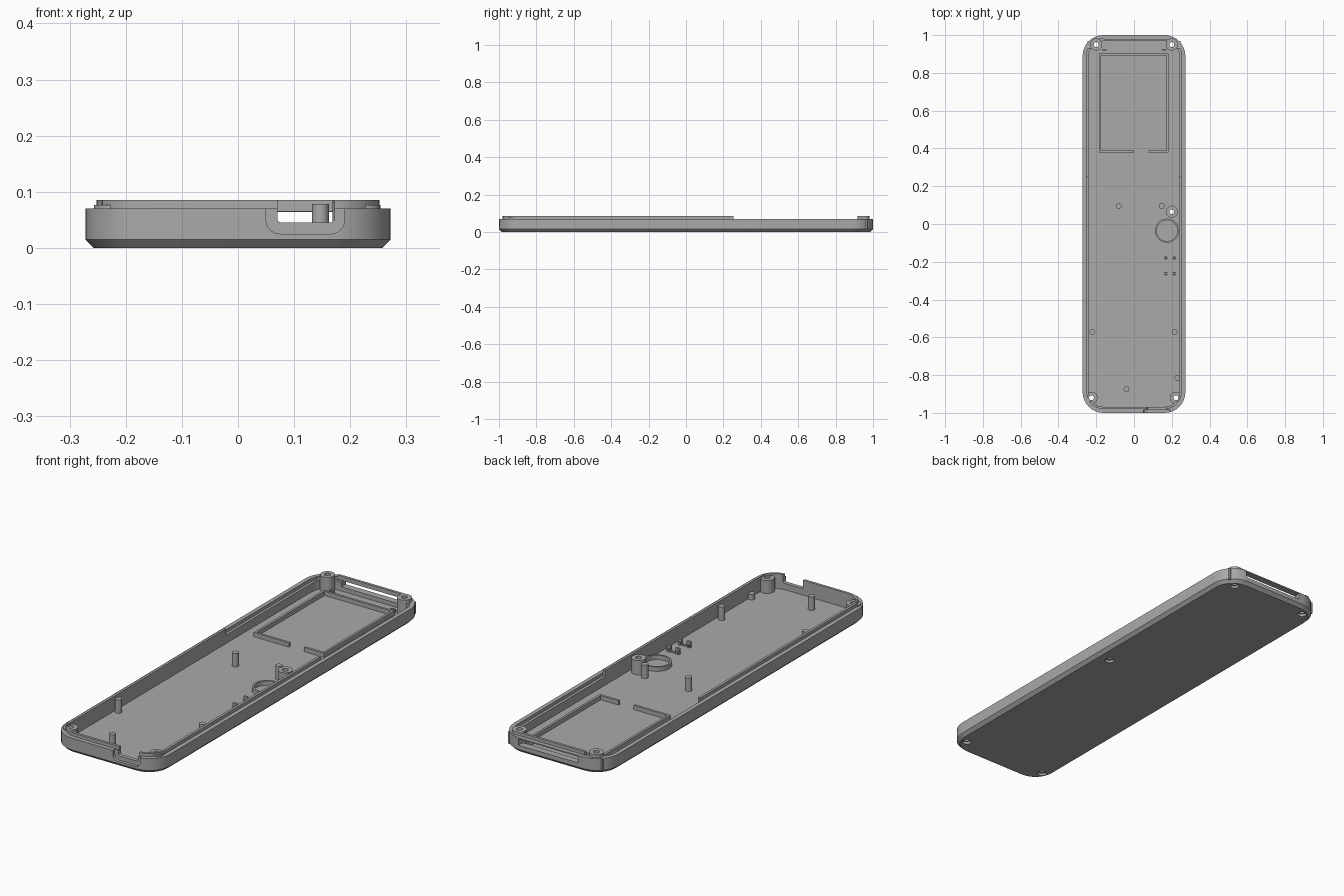
import bpy, bmesh, math

cube = bpy.data.objects.get("Cube")
if cube:
    bpy.data.objects.remove(cube, do_unlink=True)

grey = bpy.data.materials.new("plastic grey")
grey.use_nodes = True
tone = (0.4, 0.4, 0.4, 1)
grey.diffuse_color = tone
grey.node_tree.nodes["Principled BSDF"].inputs["Base Color"].default_value = tone

HALF_W, HALF_L, CORNER = 0.272, 1.0, 0.11
FLOOR, RIM, LIP = 0.015, 0.07, 0.085


def rounded(hw, hl, r, cx=0, cy=0, n=8):
    """Counter-clockwise outline of a rounded rectangle."""
    pts = []
    for q, (sx, sy) in enumerate(((1, 1), (-1, 1), (-1, -1), (1, -1))):
        for i in range(n + 1):
            a = (q + i / n) * math.pi / 2
            pts.append((cx + sx * (hw - r) + r * math.cos(a),
                        cy + sy * (hl - r) + r * math.sin(a)))
    return pts


def case_ring(inset, z):
    outline = rounded(HALF_W - inset, HALF_L - inset, CORNER - inset)
    return [(x, y, z) for x, y in outline]


def loft(name, rings, capped=True):
    """Skin a list of equal-length rings, capped or joined end to start."""
    bm = bmesh.new()
    rows = [[bm.verts.new(p) for p in ring] for ring in rings]
    pairs = list(zip(rows, rows[1:]))
    if capped:
        bm.faces.new(rows[0])
        bm.faces.new(rows[-1])
    else:
        pairs.append((rows[-1], rows[0]))
    for a, b in pairs:
        for i in range(len(a)):
            j = (i + 1) % len(a)
            bm.faces.new((a[i], a[j], b[j], b[i]))
    bmesh.ops.recalc_face_normals(bm, faces=bm.faces)
    mesh = bpy.data.meshes.new(name)
    bm.to_mesh(mesh)
    bm.free()
    mesh.materials.append(grey)
    ob = bpy.data.objects.new(name, mesh)
    bpy.context.collection.objects.link(ob)
    return ob


def circle(x, y, r, z, n=24):
    return [(x + r * math.cos(2 * math.pi * i / n),
             y + r * math.sin(2 * math.pi * i / n), z) for i in range(n)]


def rod(name, x, y, r, z0, z1):
    return loft(name, [circle(x, y, r, z0), circle(x, y, r, z1)])


def tube(name, x, y, r, hole, z0, z1):
    return loft(name, [circle(x, y, r, z0), circle(x, y, r, z1),
                       circle(x, y, hole, z1), circle(x, y, hole, z0)], False)


def box(name, x0, x1, y0, y1, z0, z1):
    ring = ((x0, y0), (x1, y0), (x1, y1), (x0, y1))
    return loft(name, [[(x, y, z) for x, y in ring] for z in (z0, z1)])


def slot(name, x0, x1, z0, z1, r, y0, y1):
    """Rounded opening running along y."""
    outline = rounded((x1 - x0) / 2, (z1 - z0) / 2, r, (x0 + x1) / 2, (z0 + z1) / 2)
    return loft(name, [[(x, y, z) for x, z in outline] for y in (y0, y1)])


def cut(target, cutter):
    mod = target.modifiers.new("cut", "BOOLEAN")
    mod.operation, mod.solver, mod.object = "DIFFERENCE", "EXACT", cutter
    cutter.hide_render = True
    bpy.context.view_layer.objects.active = target
    bpy.ops.object.modifier_apply(modifier=mod.name)
    bpy.data.objects.remove(cutter, do_unlink=True)


# Tray with chamfered base and stepped lip
tray = loft("case_tray", [
    case_ring(0.015, 0), case_ring(0, FLOOR), case_ring(0, RIM),
    case_ring(0.02, RIM), case_ring(0.02, LIP), case_ring(0.032, LIP),
    case_ring(0.032, FLOOR)])

# Rabbet in place of the lip on the back part
rabbet = [(x, max(y, 0.255)) for x, y, z in case_ring(0.0195, 0)]
cut(tray, loft("rabbet_cutter", [[(x, y, z) for x, y in rabbet] for z in (0.055, 0.1)]))

# Front port notch and long back slot
cut(tray, slot("port_recess_cutter", 0.05, 0.19, 0.025, 0.15, 0.025, -1.02, -0.986))
cut(tray, slot("port_cutter", 0.07, 0.172, 0.045, 0.15, 0.008, -1.03, -0.93))
cut(tray, box("back_slot_cutter", -0.14, 0.17, 0.93, 1.03, 0.035, 0.1))
box("back_slot_bar", -0.16, 0.185, 0.968, 0.98, 0.065, LIP)
box("back_slot_rim", -0.145, 0.175, 0.98, HALF_L, 0.064, RIM)

# Screw bosses with holes through the base
bosses = {"back_right": (-0.2, 0.95, LIP), "back_left": (0.2, 0.95, LIP),
          "front_right": (-0.225, -0.92, 0.076), "front_left": (0.222, -0.92, 0.076),
          "middle": (0.2, 0.065, 0.082)}
for place, (x, y, top) in bosses.items():
    cut(tray, rod("hole_cutter", x, y, 0.02, -0.01, 0.1))
    tube(place + "_boss", x, y, 0.032, 0.013, 0.012, top)
    if place != "middle":
        s = math.copysign(1, x)
        box(place + "_boss_web", *sorted((x + s * 0.018, s * 0.245)),
            y - 0.02, y + 0.02, 0.012, 0.068)

# Locating pins
for i, (x, y) in enumerate(((-0.08, 0.095), (0.147, 0.095), (-0.22, -0.572),
                            (0.215, -0.572), (-0.04, -0.875))):
    rod(f"locating_pin_{i + 1}", x, y, 0.015, 0.012, 0.078)

# Panel frame with a gap in its front rail
X0, X1, Y0, Y1, T, TOP = -0.185, 0.182, 0.378, 0.902, 0.011, 0.035
box("frame_right_rail", X0, X0 + T, Y0, Y1, 0.012, TOP)
box("frame_left_rail", X1 - T, X1, Y0, Y1, 0.012, TOP)
box("frame_back_rail", X0 + T, X1 - T, Y1 - T, Y1, 0.012, TOP)
box("frame_front_rail_long", X0 + T, 0, Y0, Y0 + T, 0.012, TOP)
box("frame_front_rail_short", 0.078, X1 - T, Y0, Y0 + T, 0.012, TOP)

# Round holder, component clips and small stops
tube("round_holder", 0.175, -0.035, 0.064, 0.055, 0.012, 0.035)
for i, y in enumerate((-0.18, -0.263)):
    for j, (x, s) in enumerate(((0.168, 1), (0.213, -1))):
        box(f"clip_post_{i}{j}", x - 0.01, x + 0.01, y - 0.005, y + 0.005, 0.012, 0.042)
        box(f"clip_foot_{i}{j}", x - 0.005, x + 0.005, y - 0.01, y + 0.01, 0.012, 0.03)
    box(f"clip_saddle_{i}", 0.17, 0.21, y - 0.005, y + 0.005, 0.012, 0.02)
rod("wall_stop", 0.23, -0.815, 0.015, 0.012, 0.04)
for side, x in (("right", -0.157), ("left", 0.16)):
    box(side + "_panel_stop", x - 0.012, x + 0.012, 0.919, 0.927, 0.012, 0.03)

# Smooth round walls, keep crisp edges
bpy.ops.object.select_all(action="DESELECT")
for ob in bpy.context.collection.objects:
    if ob.type == "MESH" and grey.name in ob.data.materials:
        ob.select_set(True)
bpy.context.view_layer.objects.active = tray
bpy.ops.object.shade_smooth_by_angle(angle=math.radians(30))
